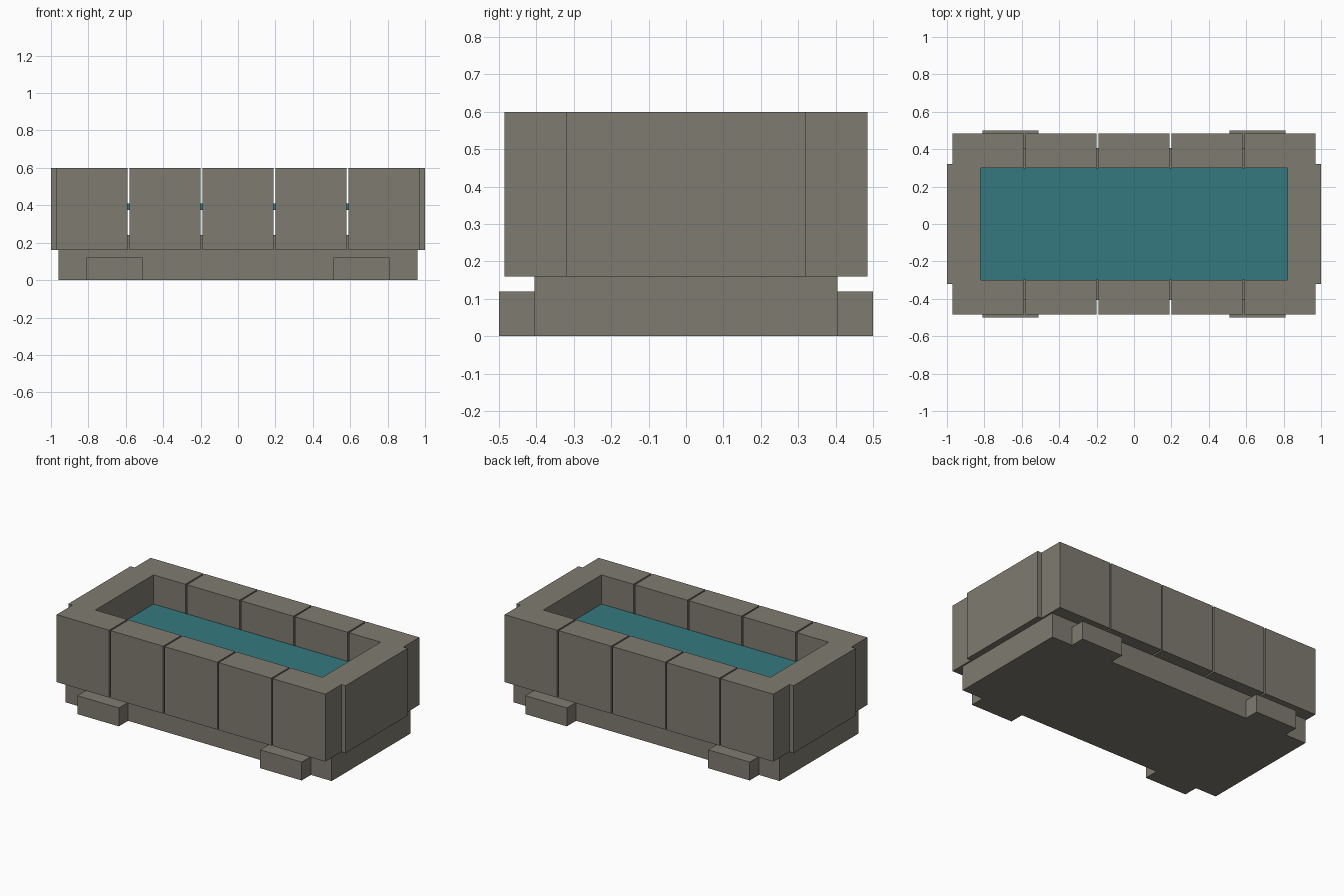
import bpy

if "Cube" in bpy.data.objects:
    bpy.data.objects.remove(bpy.data.objects["Cube"])


def material(name, rgb):
    m = bpy.data.materials.new(name)
    m.diffuse_color = (*rgb, 1.0)
    m.use_nodes = True
    m.node_tree.nodes["Principled BSDF"].inputs["Base Color"].default_value = m.diffuse_color
    return m


stone = material("weathered stone", (0.212, 0.202, 0.162))
water_mat = material("teal water", (0.034, 0.19, 0.21))


def box(name, x, y, z, mat):
    """Box from (min, max) ranges on each axis."""
    bpy.ops.mesh.primitive_cube_add(size=1)
    ob = bpy.context.object
    ob.name = name
    spans = (x, y, z)
    mid = [(a + b) / 2 for a, b in spans]
    size = [b - a for a, b in spans]
    for v in ob.data.vertices:
        v.co = [mid[i] + v.co[i] * size[i] for i in range(3)]
    ob.data.materials.append(mat)
    return ob


# Plinth, whose top is the basin floor
box("base", (-0.96, 0.96), (-0.405, 0.405), (0, 0.24), stone)

# Two cross beams poking out as feet
for side, cx in (("left", -0.66), ("right", 0.66)):
    box(f"foot_beam_{side}", (cx - 0.15, cx + 0.15), (-0.5, 0.5), (0, 0.12), stone)

# Five wall blocks along the front and back with narrow gaps
for side, y in (("front", (-0.485, -0.30)), ("back", (0.30, 0.485))):
    for i in range(5):
        cx = (i - 2) * 0.39
        box(f"{side}_block_{i + 1}", (cx - 0.19, cx + 0.19), y, (0.16, 0.6), stone)

# End slabs
for side, x in (("left", (-1.0, -0.82)), ("right", (0.82, 1.0))):
    box(f"{side}_end_slab", x, (-0.32, 0.32), (0.16, 0.6), stone)

# Water sheet inside the trough
box("water", (-0.82, 0.82), (-0.30, 0.30), (0.375, 0.41), water_mat)
